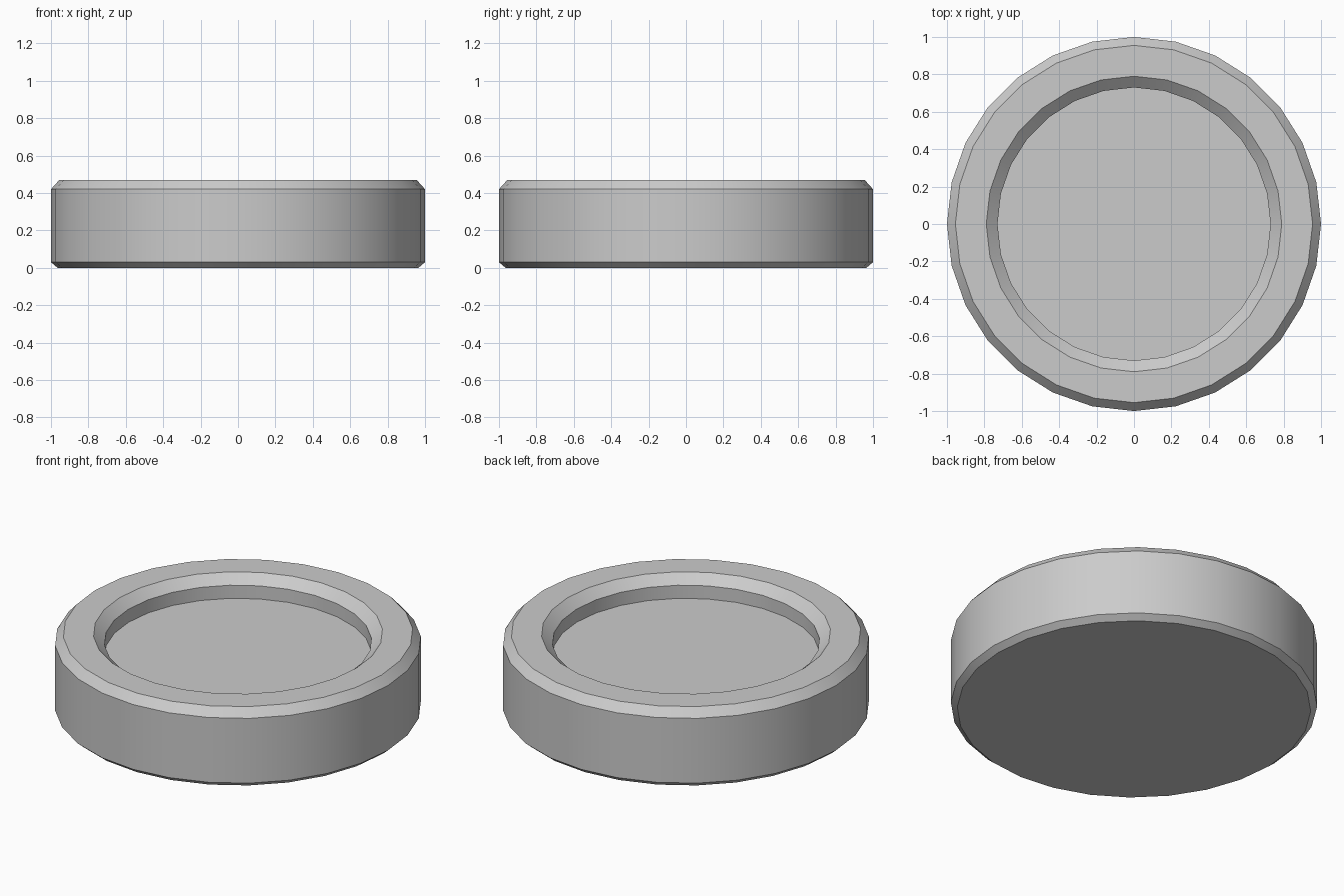
import bpy, bmesh
from math import sin, cos, tau

if "Cube" in bpy.data.objects:
    bpy.data.objects.remove(bpy.data.objects["Cube"])

SIDES = 28

# Half cross-section (radius, height) from the underside out, up and into the recess
PROFILE = [(0.965, 0.0), (1.0, 0.03), (1.0, 0.42), (0.955, 0.47),
           (0.79, 0.47), (0.73, 0.417), (0.73, 0.338)]


def lathe(name, profile, sides):
    """Turn a profile around z and close both ends with flat caps."""
    bm = bmesh.new()
    rings = [[bm.verts.new((r * cos(tau * i / sides), r * sin(tau * i / sides), z))
              for i in range(sides)] for r, z in profile]
    for a, b in zip(rings, rings[1:]):
        for i in range(sides):
            j = (i + 1) % sides
            bm.faces.new((a[i], a[j], b[j], b[i]))
    bm.faces.new(rings[0][::-1])   # underside
    bm.faces.new(rings[-1])        # recess floor
    mesh = bpy.data.meshes.new(name)
    bm.to_mesh(mesh)
    bm.free()
    obj = bpy.data.objects.new(name, mesh)
    bpy.context.collection.objects.link(obj)
    return obj


# Round dish with bevelled rim and shallow recess
dish = lathe("round_dish", PROFILE, SIDES)
bpy.context.view_layer.objects.active = dish
dish.select_set(True)
bpy.ops.object.shade_smooth_by_angle(angle=0.5)
